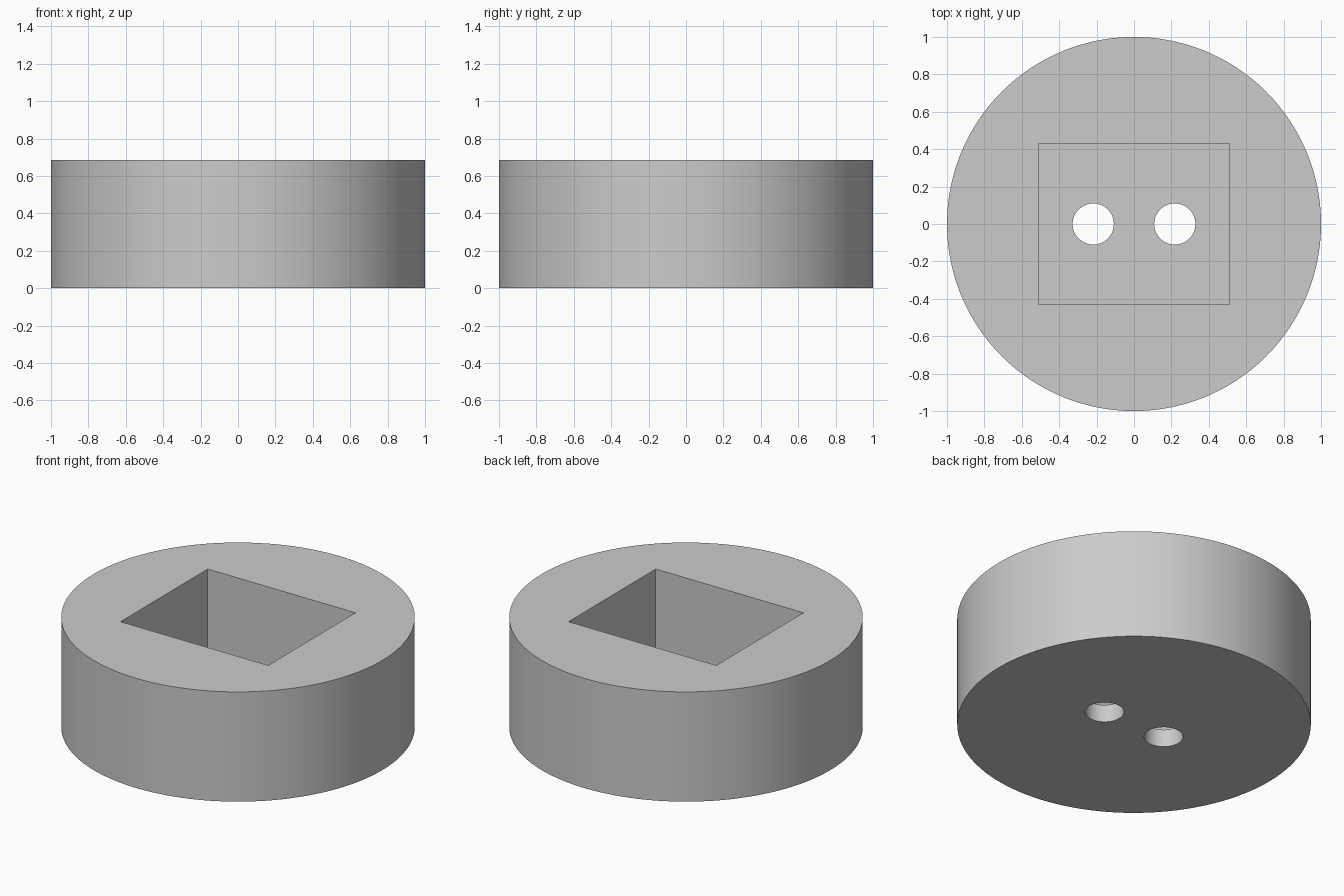
import bpy
import math

cube = bpy.data.objects.get("Cube")
if cube:
    bpy.data.objects.remove(cube, do_unlink=True)

HEIGHT = 0.685
FLOOR = 0.11          # thickness left under the pocket
POCKET = (1.02, 0.86)
HOLE_X, HOLE_R = 0.218, 0.11

# Single grey finish
grey = bpy.data.materials.new("plain_grey")
grey.use_nodes = True
colour = (0.6, 0.6, 0.6, 1)
grey.diffuse_color = colour
grey.node_tree.nodes["Principled BSDF"].inputs["Base Color"].default_value = colour


def cylinder(name, radius, bottom, top, x=0, sides=128):
    bpy.ops.mesh.primitive_cylinder_add(
        vertices=sides, radius=radius, depth=top - bottom,
        location=(x, 0, (bottom + top) / 2))
    obj = bpy.context.object
    obj.name = name
    return obj


def cut(target, cutter):
    cutter.hide_render = True
    mod = target.modifiers.new(cutter.name, 'BOOLEAN')
    mod.operation = 'DIFFERENCE'
    mod.solver = 'EXACT'
    mod.object = cutter
    bpy.ops.object.select_all(action='DESELECT')
    target.select_set(True)
    bpy.context.view_layer.objects.active = target
    bpy.ops.object.modifier_apply(modifier=mod.name)
    bpy.data.objects.remove(cutter, do_unlink=True)


# Round body
body = cylinder("round_body", 1, 0, HEIGHT)
body.data.materials.append(grey)

# Rectangular pocket, open at the top
pocket_top = HEIGHT + 0.1
bpy.ops.mesh.primitive_cube_add(size=1, location=(0, 0, (FLOOR + pocket_top) / 2))
pocket = bpy.context.object
pocket.name = "pocket_cutter"
pocket.scale = (*POCKET, pocket_top - FLOOR)
bpy.ops.object.transform_apply(location=False, rotation=False, scale=True)
cut(body, pocket)

# Two round holes through the pocket floor
for side in (-1, 1):
    cut(body, cylinder("hole_cutter", HOLE_R, -0.1, FLOOR + 0.1, side * HOLE_X, 64))

# Smooth round walls, crisp rims
bpy.ops.object.select_all(action='DESELECT')
body.select_set(True)
bpy.context.view_layer.objects.active = body
bpy.ops.object.shade_smooth_by_angle(angle=math.radians(30))
